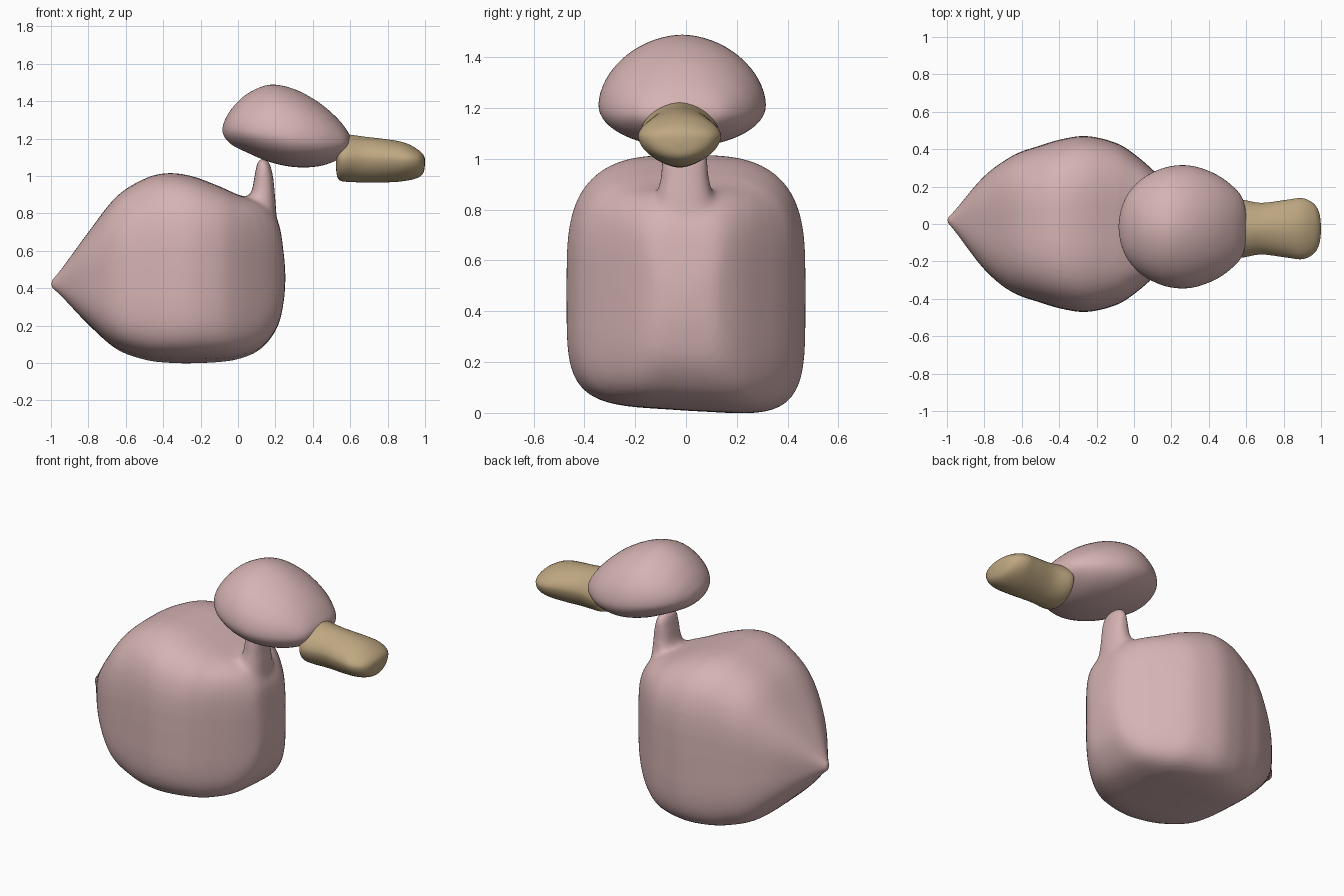
import bpy, math

if "Cube" in bpy.data.objects:
    bpy.data.objects.remove(bpy.data.objects["Cube"])


def material(name, rgb):
    m = bpy.data.materials.new(name)
    m.diffuse_color = (*rgb, 1)
    m.use_nodes = True
    m.node_tree.nodes["Principled BSDF"].inputs["Base Color"].default_value = m.diffuse_color
    return m


def spline(rows, steps):
    """Catmull-Rom interpolation through the station rows."""
    p = [rows[0]] + rows + [rows[-1]]
    out = []
    for i in range(1, len(p) - 2):
        for s in range(steps):
            t = s / steps
            out.append([0.5 * (2 * b + (c - a) * t + (2 * a - 5 * b + 4 * c - d) * t * t
                               + (3 * b - a - 3 * c + d) * t ** 3)
                        for a, b, c, d in zip(*p[i - 1:i + 3])])
    return out + [rows[-1]]


def power(v, n):
    return math.copysign(abs(v) ** (2 / n), v)


def loft(name, rows, mat, yc=0.0, steps=5, sides=64, upright=False):
    """Rows: station, half width, low, widest level, high, low exponent, high exponent."""
    verts, faces = [], []
    stations = spline(rows, steps)
    for x, w, lo, mid, hi, nlo, nhi in stations:
        for k in range(sides):
            a = 2 * math.pi * k / sides
            c, s = math.cos(a), math.sin(a)
            n, r = (nhi, hi - mid) if s >= 0 else (nlo, mid - lo)
            y, h = yc + w * power(c, n), mid + r * power(s, n)
            verts.append((h, y, x) if upright else (x, y, h))
    for i in range(len(stations) - 1):
        for k in range(sides):
            j = (k + 1) % sides
            faces.append([i * sides + k, i * sides + j, (i + 1) * sides + j, (i + 1) * sides + k])
    faces.append(list(range(sides))[::-1])
    faces.append([(len(stations) - 1) * sides + k for k in range(sides)])
    me = bpy.data.meshes.new(name)
    me.from_pydata(verts, [], faces)
    me.validate()
    ob = bpy.data.objects.new(name, me)
    bpy.context.collection.objects.link(ob)
    me.materials.append(mat)
    select(ob)
    bpy.ops.object.mode_set(mode='EDIT')
    bpy.ops.mesh.select_all(action='SELECT')
    bpy.ops.mesh.normals_make_consistent(inside=False)
    bpy.ops.object.mode_set(mode='OBJECT')
    bpy.ops.object.shade_smooth_by_angle(angle=math.radians(50))
    return ob


def select(*obs):
    bpy.ops.object.select_all(action='DESELECT')
    for ob in obs:
        ob.select_set(True)
    bpy.context.view_layer.objects.active = obs[0]


pink = material("pink", (0.67, 0.45, 0.45))
tan = material("tan", (0.52, 0.39, 0.22))

# Body, lofted from the tail tip to the chest
body = loft("body", [
    (-1.0, .01, .40, .42, .44, 2, 2),
    (-.95, .065, .36, .43, .495, 2.6, 2.6),
    (-.80, .25, .20, .45, .70, 3.4, 2.8),
    (-.65, .365, .07, .47, .89, 4.2, 3),
    (-.50, .42, .015, .50, .985, 4.6, 3.1),
    (-.38, .455, .0, .50, 1.015, 4.8, 3.2),
    (-.25, .47, -.003, .50, 1.0, 4.8, 3.3),
    (-.10, .435, .003, .50, .945, 4.8, 3.5),
    (.0, .375, .017, .48, .90, 4.8, 3.8),
    (.10, .29, .055, .47, .865, 4.8, 4),
    (.17, .22, .12, .46, .82, 4.5, 4),
    (.22, .155, .21, .45, .74, 4, 4),
    (.245, .10, .33, .45, .58, 3, 3),
    (.253, .02, .43, .45, .48, 2, 2)], pink)
# slightly tilted base, tail tip a little off centre
for v in body.data.vertices:
    v.co.z += (.012 - .06 * v.co.y) * max(0, 1 - v.co.z / .5)
    v.co.y += .02 * max(0, (-.7 - v.co.x) / .3)

# Neck, flared where it meets the body and rounded at the tip
neck = loft("neck", [
    (.60, .10, .08, .14, .22, 2.5, 2.5),
    (.78, .115, .03, .12, .207, 2.5, 2.5),
    (.86, .11, .04, .12, .202, 2.5, 2.5),
    (.91, .10, .07, .13, .197, 2.5, 2.5),
    (.98, .09, .085, .135, .19, 2.5, 2.5),
    (1.05, .082, .098, .135, .175, 2.3, 2.3),
    (1.08, .058, .110, .135, .16, 2, 2),
    (1.096, .012, .13, .135, .14, 2, 2)], pink, yc=-.005, sides=40, upright=True)

# Fuse neck and body into one skin and soften the joint
select(body, neck)
bpy.ops.object.join()
body.name = "body"
remesh = body.modifiers.new("fuse", 'REMESH')
remesh.mode = 'VOXEL'
remesh.voxel_size = .013
bpy.ops.object.modifier_apply(modifier="fuse")
joint = body.vertex_groups.new(name="joint")
for v in body.data.vertices:
    fade = 1 - abs(v.co.z - .84) / .15
    if v.co.x > -.08 and abs(v.co.y) < .25 and fade > 0:
        joint.add([v.index], min(1, 2 * fade), 'REPLACE')
for group, count in (("joint", 30), ("", 4)):
    smooth = body.modifiers.new("soften", 'SMOOTH')
    smooth.factor, smooth.iterations, smooth.vertex_group = .5, count, group
    bpy.ops.object.modifier_apply(modifier=smooth.name)
bpy.ops.object.shade_smooth()

# Head, a tilted egg with a shallow underside
loft("head", [
    (-.082, .01, 1.235, 1.245, 1.26, 2, 1.9),
    (-.07, .09, 1.205, 1.25, 1.30, 2, 1.9),
    (-.03, .18, 1.165, 1.25, 1.365, 2, 1.9),
    (.05, .262, 1.125, 1.24, 1.44, 2, 1.85),
    (.17, .318, 1.075, 1.225, 1.488, 2, 1.85),
    (.30, .327, 1.048, 1.205, 1.465, 2, 1.85),
    (.43, .285, 1.052, 1.19, 1.395, 2, 1.9),
    (.53, .215, 1.085, 1.18, 1.31, 2, 2),
    (.585, .14, 1.125, 1.18, 1.24, 2, 2),
    (.606, .01, 1.175, 1.185, 1.195, 2, 2)], pink, yc=-.015)

# Bill, a lens section that narrows behind its rounded end
loft("bill", [
    (.525, .06, 1.03, 1.09, 1.14, 2, 2),
    (.535, .13, .985, 1.095, 1.195, 1.9, 1.9),
    (.57, .155, .97, 1.10, 1.222, 1.8, 1.8),
    (.68, .138, .966, 1.10, 1.21, 1.8, 1.8),
    (.82, .155, .967, 1.095, 1.193, 1.8, 1.8),
    (.90, .163, .975, 1.09, 1.175, 1.8, 1.8),
    (.96, .135, .99, 1.085, 1.143, 1.9, 1.9),
    (.99, .085, 1.015, 1.08, 1.115, 2, 2),
    (1.0, .015, 1.06, 1.08, 1.09, 2, 2)], tan, yc=-.025, sides=48)
